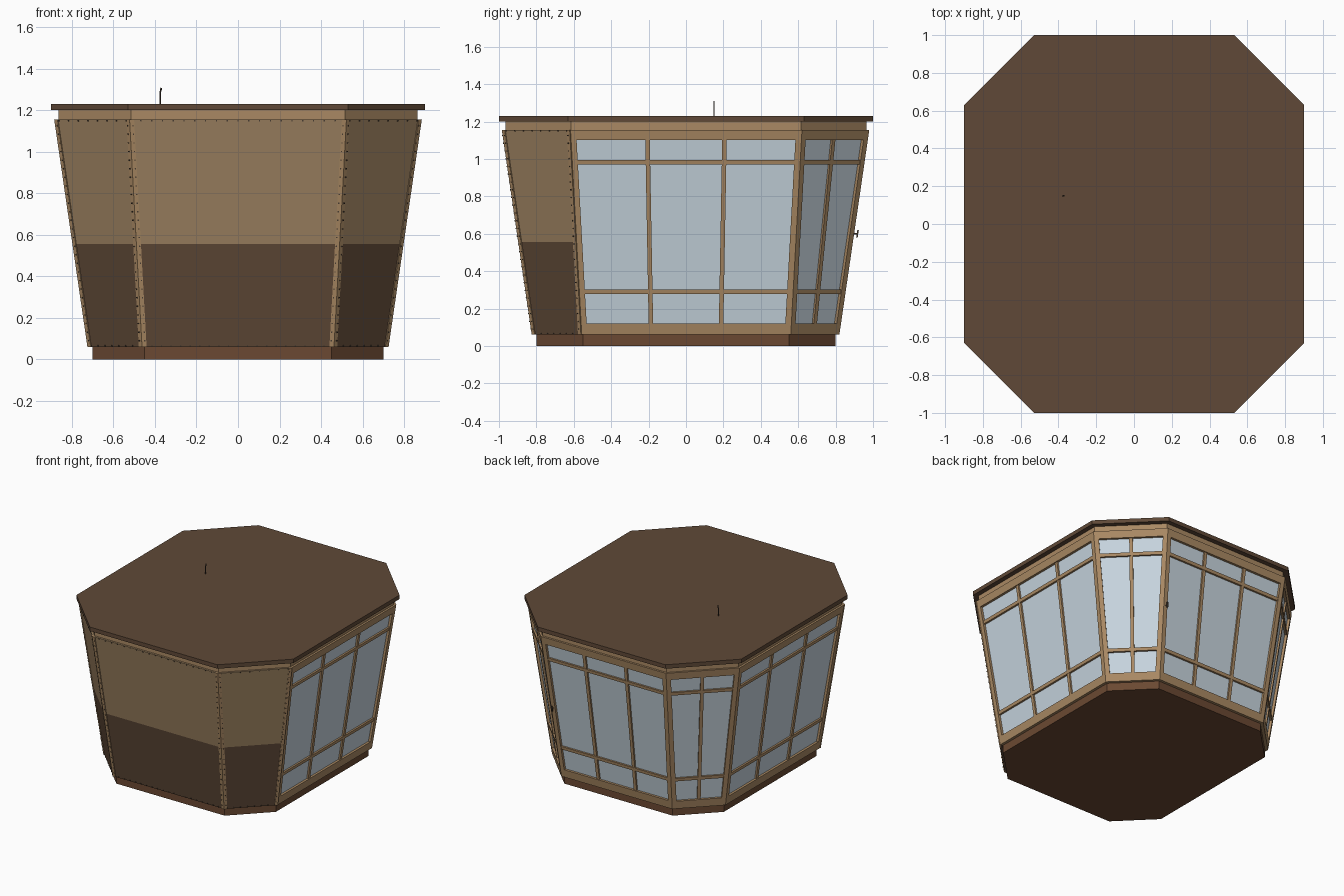
import bpy, bmesh
from mathutils import Vector

cube = bpy.data.objects.get("Cube")
if cube:
    bpy.data.objects.remove(cube, do_unlink=True)


def material(name, rgb):
    m = bpy.data.materials.new(name)
    m.use_nodes = True
    col = (*rgb, 1)
    m.diffuse_color = col
    m.node_tree.nodes["Principled BSDF"].inputs["Base Color"].default_value = col
    return m


DARK = material("dark brown", (0.115, 0.066, 0.038))
BASE = material("reddish brown", (0.145, 0.066, 0.032))
TAN = material("tan panel", (0.34, 0.225, 0.12))
WOOD = material("frame wood", (0.40, 0.25, 0.125))
GLASS = material("pale glass", (0.57, 0.66, 0.73))
METAL = material("dark metal", (0.07, 0.05, 0.035))

Z0, Z1 = 0.06, 1.155


def octagon(hx, hy, cut):
    """Counter-clockwise corners, starting with the front edge."""
    return [Vector(p) for p in (
        (cut - hx, -hy), (hx - cut, -hy), (hx, cut - hy), (hx, hy - cut),
        (hx - cut, hy), (cut - hx, hy), (-hx, hy - cut), (-hx, cut - hy))]


LOW, HIGH = octagon(0.72, 0.82, 0.26), octagon(0.88, 0.98, 0.36)


def add_prism(bm, bottom, top):
    lo = [bm.verts.new(p) for p in bottom]
    hi = [bm.verts.new(p) for p in top]
    n = len(lo)
    bm.faces.new(lo[::-1])
    bm.faces.new(hi)
    for i in range(n):
        j = (i + 1) % n
        bm.faces.new((lo[i], lo[j], hi[j], hi[i]))


def finish(name, bm, mat):
    bmesh.ops.recalc_face_normals(bm, faces=bm.faces)
    me = bpy.data.meshes.new(name)
    bm.to_mesh(me)
    bm.free()
    me.materials.append(mat)
    ob = bpy.data.objects.new(name, me)
    bpy.context.collection.objects.link(ob)
    return ob


def slab(name, ring, z0, z1, mat):
    bm = bmesh.new()
    add_prism(bm, [(*p, z0) for p in ring], [(*p, z1) for p in ring])
    finish(name, bm, mat)


def wall_point(k, s, off, z, depth):
    """Point on wall k: s is -1..1 across, off a distance along, depth inward."""
    t = (z - Z0) / (Z1 - Z0)
    a = LOW[k].lerp(HIGH[k], t)
    j = (k + 1) % 8
    b = LOW[j].lerp(HIGH[j], t)
    d = (b - a).normalized()
    p = (a + b) / 2 + d * (s * (b - a).length / 2 + off) - Vector((d.y, -d.x)) * depth
    return (*p, z)


def bar(bm, k, left, right, z0, z1, d0, d1):
    """Box on a wall; left and right are (fraction, offset) pairs."""
    rings = [[wall_point(k, *side, z, d) for side, d in
              ((left, d0), (right, d0), (right, d1), (left, d1))] for z in (z0, z1)]
    add_prism(bm, *rings)


FULL = ((-1, 0), (1, 0))

# Floor, header and roof
slab("base", octagon(0.70, 0.80, 0.25), 0, Z0 + 0.002, BASE)
slab("header", octagon(0.865, 0.965, 0.35), Z1 - 0.002, 1.2, WOOD)
slab("roof", octagon(0.90, 1.0, 0.37), 1.2, 1.23, DARK)

# Solid walls: front and both front corners
solid = {7: "front_right", 0: "front", 1: "front_left"}
split = 0.555
for k, name in solid.items():
    for part, za, zb, mat in (("lower", Z0, split, DARK), ("upper", split, Z1, TAN)):
        bm = bmesh.new()
        bar(bm, k, *FULL, za, zb, 0, 0.02)
        finish(f"{name}_{part}_panel", bm, mat)

    # Battens along the slanted edges
    bm = bmesh.new()
    bar(bm, k, (-1, -0.002), (-1, 0.02), Z0, Z1, -0.005, 0.005)
    bar(bm, k, (1, -0.02), (1, 0.002), Z0, Z1, -0.005, 0.005)
    finish(f"{name}_battens", bm, WOOD)

    # Bolts around the border
    bm = bmesh.new()
    r = 0.003
    rows = 26
    for i in range(rows):
        z = Z0 + 0.03 + i * (Z1 - Z0 - 0.06) / (rows - 1)
        for s in (-1, 1):
            o = -s * 0.013
            bar(bm, k, (s, o - r), (s, o + r), z - r, z + r, -0.008, 0)
    cols = 19 if k == 0 else 8
    for i in range(cols):
        s = -0.9 + 1.8 * i / (cols - 1)
        for z in (Z0 + 0.006, Z1 - 0.006):
            bar(bm, k, (s, -r), (s, r), z - r, z + r, -0.004, 0.004)
    finish(f"{name}_bolts", bm, METAL)

# Glazed walls: both sides, back and both back corners
glazed = {2: ("left", 3), 3: ("back_left", 2), 4: ("back", 3),
          5: ("back_right", 2), 6: ("right", 3)}
for k, (name, panes) in glazed.items():
    bm = bmesh.new()
    bar(bm, k, (-1, 0.01), (1, -0.01), Z0 + 0.02, Z1 - 0.02, 0.018, 0.024)
    finish(f"{name}_glass", bm, GLASS)

    bm = bmesh.new()
    bar(bm, k, *FULL, Z0, 0.12, 0, 0.035)
    bar(bm, k, *FULL, 1.10, Z1, 0, 0.035)
    bar(bm, k, (-1, 0), (-1, 0.032), Z0, Z1, 0, 0.035)
    bar(bm, k, (1, -0.032), (1, 0), Z0, Z1, 0, 0.035)
    finish(f"{name}_window_frame", bm, WOOD)

    bm = bmesh.new()
    for i in range(1, panes):
        s = -1 + 2 * i / panes
        bar(bm, k, (s, -0.012), (s, 0.012), 0.11, 1.11, 0.006, 0.03)
    for z in (0.29, 0.982):
        bar(bm, k, (-1, 0.01), (1, -0.01), z - 0.012, z + 0.012, 0.004, 0.032)
    finish(f"{name}_glazing_bars", bm, WOOD)

# Door handle on the back
bm = bmesh.new()
bar(bm, 4, (-1, 0.012), (-1, 0.022), 0.58, 0.62, -0.022, -0.014)
bar(bm, 4, (-1, 0.014), (-1, 0.020), 0.596, 0.604, -0.016, 0.002)
finish("door_handle", bm, METAL)

# Hooked rod on the roof
curve = bpy.data.curves.new("roof_hook", "CURVE")
curve.dimensions = "3D"
curve.bevel_depth = 0.004
curve.bevel_resolution = 1
curve.use_fill_caps = True
spline = curve.splines.new("POLY")
path = [(0, 1.225), (0, 1.285), (0.004, 1.298), (0.005, 1.308)]
spline.points.add(len(path) - 1)
for pt, (x, z) in zip(spline.points, path):
    pt.co = (x - 0.375, 0.15, z, 1)
curve.materials.append(METAL)
bpy.context.collection.objects.link(bpy.data.objects.new("roof_hook", curve))
